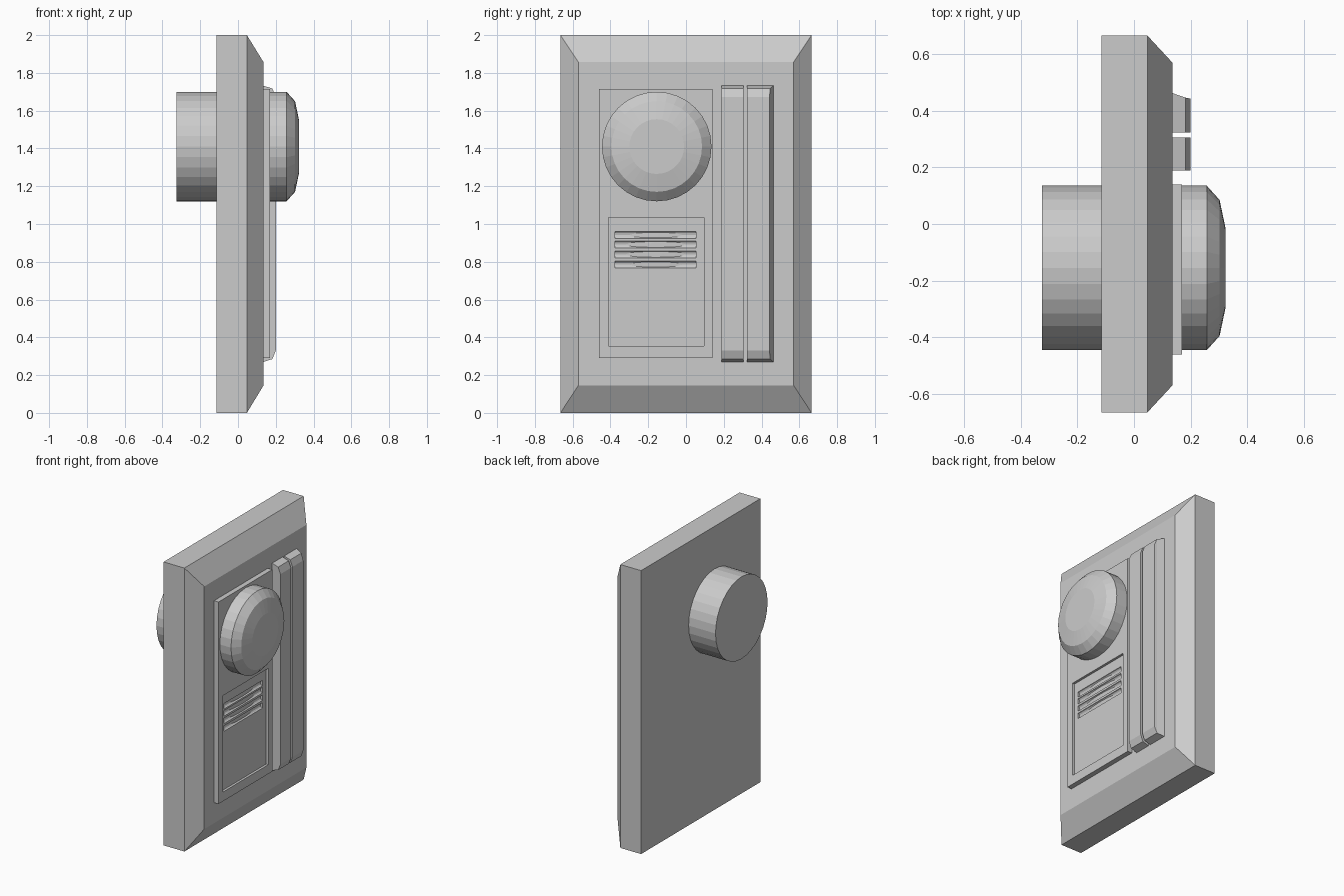
import bpy
import bmesh
import math

if "Cube" in bpy.data.objects:
    bpy.data.objects.remove(bpy.data.objects["Cube"])

KNOB_Y, KNOB_Z = -0.155, 1.41


def make_object(name, bm):
    bmesh.ops.recalc_face_normals(bm, faces=bm.faces)
    mesh = bpy.data.meshes.new(name)
    bm.to_mesh(mesh)
    bm.free()
    obj = bpy.data.objects.new(name, mesh)
    bpy.context.collection.objects.link(obj)
    return obj


def loft(name, rings):
    """Skin a closed solid through rings of equal point counts."""
    bm = bmesh.new()
    loops = [[bm.verts.new(p) for p in ring] for ring in rings]
    n = len(loops[0])
    for a, b in zip(loops, loops[1:]):
        for i in range(n):
            j = (i + 1) % n
            bm.faces.new((a[i], a[j], b[j], b[i]))
    bm.faces.new(loops[0])
    bm.faces.new(loops[-1])
    return make_object(name, bm)


def rect(x, y0, y1, z0, z1):
    return [(x, y0, z0), (x, y1, z0), (x, y1, z1), (x, y0, z1)]


def disc(x, r, y=KNOB_Y, z=KNOB_Z, n=32):
    angles = [2 * math.pi * i / n for i in range(n)]
    return [(x, y + r * math.cos(a), z + r * math.sin(a)) for a in angles]


# Wall plate with a sloped front rim
loft("wall_plate", [
    rect(-0.115, -0.665, 0.665, 0, 2),
    rect(0.047, -0.665, 0.665, 0, 2),
    rect(0.135, -0.57, 0.57, 0.145, 1.857),
])

# Raised panel with a shallow recess
panel = loft("control_panel", [
    rect(0.13, -0.46, 0.14, 0.29, 1.715),
    rect(0.17, -0.46, 0.14, 0.29, 1.715),
    rect(0.17, -0.41, 0.095, 0.355, 1.035),
    rect(0.153, -0.41, 0.095, 0.355, 1.035),
])

# Four rounded grooves cut into the recess
for zc in (0.942, 0.892, 0.839, 0.785):
    rings = []
    for y in (-0.375, 0.053):
        rings.append([(0.153 + 0.015 * math.cos(math.pi * i / 6), y,
                       zc + 0.019 * math.sin(math.pi * i / 6)) for i in range(12)])
    cutter = loft("groove_cutter", rings)
    cutter.hide_render = True
    mod = panel.modifiers.new("groove", "BOOLEAN")
    mod.operation = "DIFFERENCE"
    mod.solver = "EXACT"
    mod.object = cutter
    bpy.context.view_layer.objects.active = panel
    bpy.ops.object.modifier_apply(modifier=mod.name)
    bpy.data.objects.remove(cutter)

# Shallow speaker dome showing through the grooves
loft("speaker_dome", [disc(0.12 + 0.025 * math.sin(t), 0.235 * math.cos(t), -0.16, 0.865)
                      for t in (0, 0.4, 0.75, 1.1, 1.4)])

# Knob on the front and its housing on the back
loft("front_knob", [disc(0.17, 0.29), disc(0.257, 0.29),
                    disc(0.302, 0.24), disc(0.322, 0.145)])
loft("rear_housing", [disc(-0.325, 0.29), disc(-0.115, 0.29)])

# Two upright bars with chamfered ends; the outer one has a tapered side
for name, y0, y1, taper in (("inner_bar", 0.188, 0.305, 0),
                            ("outer_bar", 0.322, 0.462, 0.02)):
    loft(name, [
        rect(0.135, y0, y1, 0.27, 1.732),
        rect(0.182, y0, y1 - taper * 0.8, 0.285, 1.717),
        rect(0.2, y0, y1 - taper, 0.33, 1.672),
    ])
